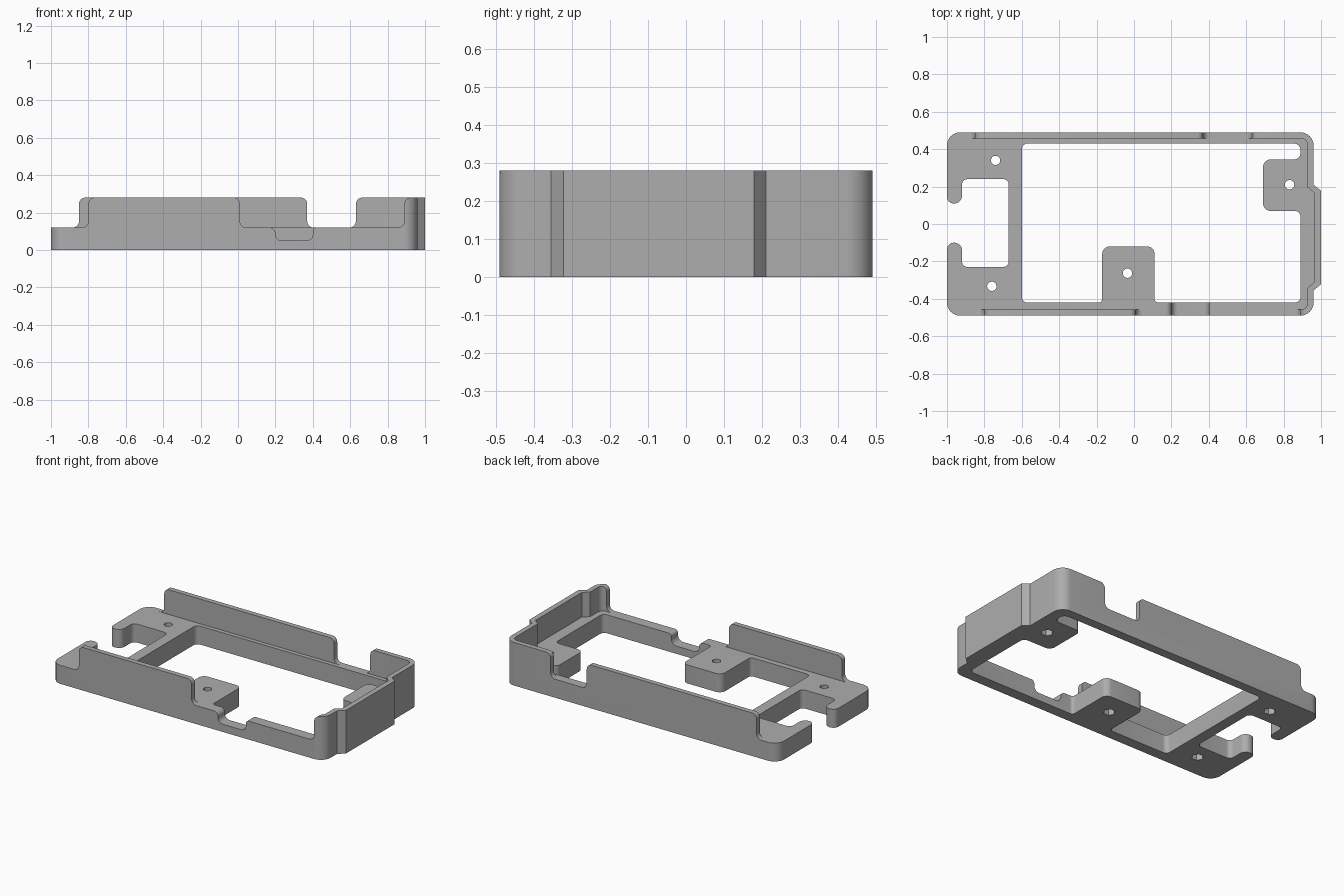
import bpy, bmesh, math
from mathutils import Vector

if "Cube" in bpy.data.objects:
    bpy.data.objects.remove(bpy.data.objects["Cube"])

FLOOR, TOP = 0.12, 0.28      # plate height and wall height
OVER = TOP + 0.001           # just above the wall top

grey = bpy.data.materials.new("plain grey")
grey.diffuse_color = (0.42, 0.42, 0.42, 1)
grey.use_nodes = True
grey.node_tree.nodes["Principled BSDF"].inputs["Base Color"].default_value = grey.diffuse_color


def rounded(points, steps=8):
    """Round the corners of a closed outline given as (u, v[, radius])."""
    out = []
    n = len(points)
    for i, p in enumerate(points):
        c = Vector(p[:2])
        r = p[2] if len(p) > 2 else 0
        if r == 0:
            out.append(c)
            continue
        a = (Vector(points[i - 1][:2]) - c).normalized()
        b = (Vector(points[(i + 1) % n][:2]) - c).normalized()
        half = a.angle(b) / 2
        centre = c + (a + b).normalized() * (r / math.sin(half))
        start = c + a * (r / math.tan(half)) - centre
        end = c + b * (r / math.tan(half)) - centre
        sweep = start.angle(end)
        for k in range(steps + 1):
            t = k / steps
            out.append(centre + (start * math.sin((1 - t) * sweep)
                                 + end * math.sin(t * sweep)) / math.sin(sweep))
    return out


def prism(name, points, lo, hi, upright=False):
    """Extrude an outline along z, or along y when upright (outline in x, z)."""
    bm = bmesh.new()
    place = (lambda p: (p.x, lo, p.y)) if upright else (lambda p: (p.x, p.y, lo))
    face = bm.faces.new([bm.verts.new(place(p)) for p in rounded(points)])
    ext = bmesh.ops.extrude_face_region(bm, geom=[face])
    verts = [g for g in ext["geom"] if isinstance(g, bmesh.types.BMVert)]
    bmesh.ops.translate(bm, verts=verts,
                        vec=(0, hi - lo, 0) if upright else (0, 0, hi - lo))
    bmesh.ops.recalc_face_normals(bm, faces=bm.faces[:])
    mesh = bpy.data.meshes.new(name)
    bm.to_mesh(mesh)
    bm.free()
    ob = bpy.data.objects.new(name, mesh)
    bpy.context.collection.objects.link(ob)
    mesh.materials.append(grey)
    return ob


def ngon(x, y, r, sides):
    return [(x + r * math.cos(2 * math.pi * k / sides),
             y + r * math.sin(2 * math.pi * k / sides)) for k in range(sides)]


def cut(body, cutter):
    cutter.hide_render = True
    mod = body.modifiers.new("cut", 'BOOLEAN')
    mod.operation, mod.solver, mod.object = 'DIFFERENCE', 'EXACT', cutter
    bpy.context.view_layer.objects.active = body
    bpy.ops.object.modifier_apply(modifier=mod.name)
    bpy.data.objects.remove(cutter)


# Outer block, with the stepped right end and the open slot in the left end
frame = prism("mounting_frame", [
    (-1, -0.49, 0.07), (0.96, -0.49, 0.07), (0.96, -0.355), (1, -0.322),
    (1, 0.178), (0.96, 0.21), (0.96, 0.49, 0.07), (-1, 0.49, 0.07),
    (-1, 0.11, 0.035), (-0.92, 0.11, 0.04), (-0.92, 0.24, 0.03),
    (-0.67, 0.24, 0.03), (-0.67, -0.23, 0.03), (-0.92, -0.23, 0.03),
    (-0.92, -0.10, 0.04), (-1, -0.10, 0.035)], 0, TOP)

# Tray space above the plate, leaving thin walls
cut(frame, prism("tray_space", [
    (-1.2, -0.457), (0.928, -0.457, 0.035), (0.928, -0.342), (0.965, -0.31),
    (0.965, 0.165), (0.928, 0.197), (0.928, 0.457, 0.035), (-1.2, 0.457)],
    FLOOR, 0.5))

# Window through the plate, leaving the front and right screw tabs
cut(frame, prism("window", [
    (-0.6, -0.42, 0.03), (-0.17, -0.42, 0.02), (-0.17, -0.12, 0.04),
    (0.11, -0.12, 0.04), (0.11, -0.42, 0.02), (0.89, -0.42, 0.03),
    (0.89, 0.07, 0.03), (0.69, 0.07, 0.04), (0.69, 0.345, 0.04),
    (0.89, 0.345, 0.035), (0.89, 0.43, 0.035), (-0.6, 0.43, 0.03)], -0.1, 0.5))


def wall_end(x):
    """Cutter for the wall left of x, with rounded corners."""
    return [(-1.2, FLOOR), (x, FLOOR, 0.035), (x, OVER, 0.035),
            (x + 0.06, OVER), (x + 0.06, 0.5), (-1.2, 0.5)]


# Front wall: open left end, and right gap with a dip in the rail
cut(frame, prism("front_left_gap", wall_end(-0.80), -0.6, -0.44, True))
cut(frame, prism("front_right_gap", [
    (-0.05, 0.5), (-0.05, OVER), (0.01, OVER, 0.035), (0.01, FLOOR, 0.035),
    (0.2, FLOOR, 0.03), (0.2, 0.05, 0.035), (0.4, 0.05, 0.035),
    (0.4, FLOOR, 0.02), (0.89, FLOOR, 0.035), (0.89, OVER, 0.035),
    (0.95, OVER), (0.95, 0.5)], -0.6, -0.40, True))

# Back wall: open left end and right gap
cut(frame, prism("back_left_gap", wall_end(-0.85), 0.44, 0.6, True))
cut(frame, prism("back_right_gap", [
    (0.31, 0.5), (0.31, OVER), (0.37, OVER, 0.035), (0.37, FLOOR, 0.035),
    (0.63, FLOOR, 0.035), (0.63, OVER, 0.035), (0.69, OVER), (0.69, 0.5)],
    0.44, 0.6, True))

# Screw holes with hexagonal nut pockets underneath
for x, y in ((-0.74, 0.34), (-0.76, -0.333), (-0.035, -0.263), (0.832, 0.21)):
    cut(frame, prism("screw_hole", ngon(x, y, 0.025, 24), -0.1, 0.2))
    cut(frame, prism("nut_pocket", ngon(x, y, 0.036, 6), -0.1, 0.05))

# Smooth rounded corners, sharp edges
frame.select_set(True)
bpy.context.view_layer.objects.active = frame
bpy.ops.object.shade_smooth_by_angle(angle=math.radians(25))
